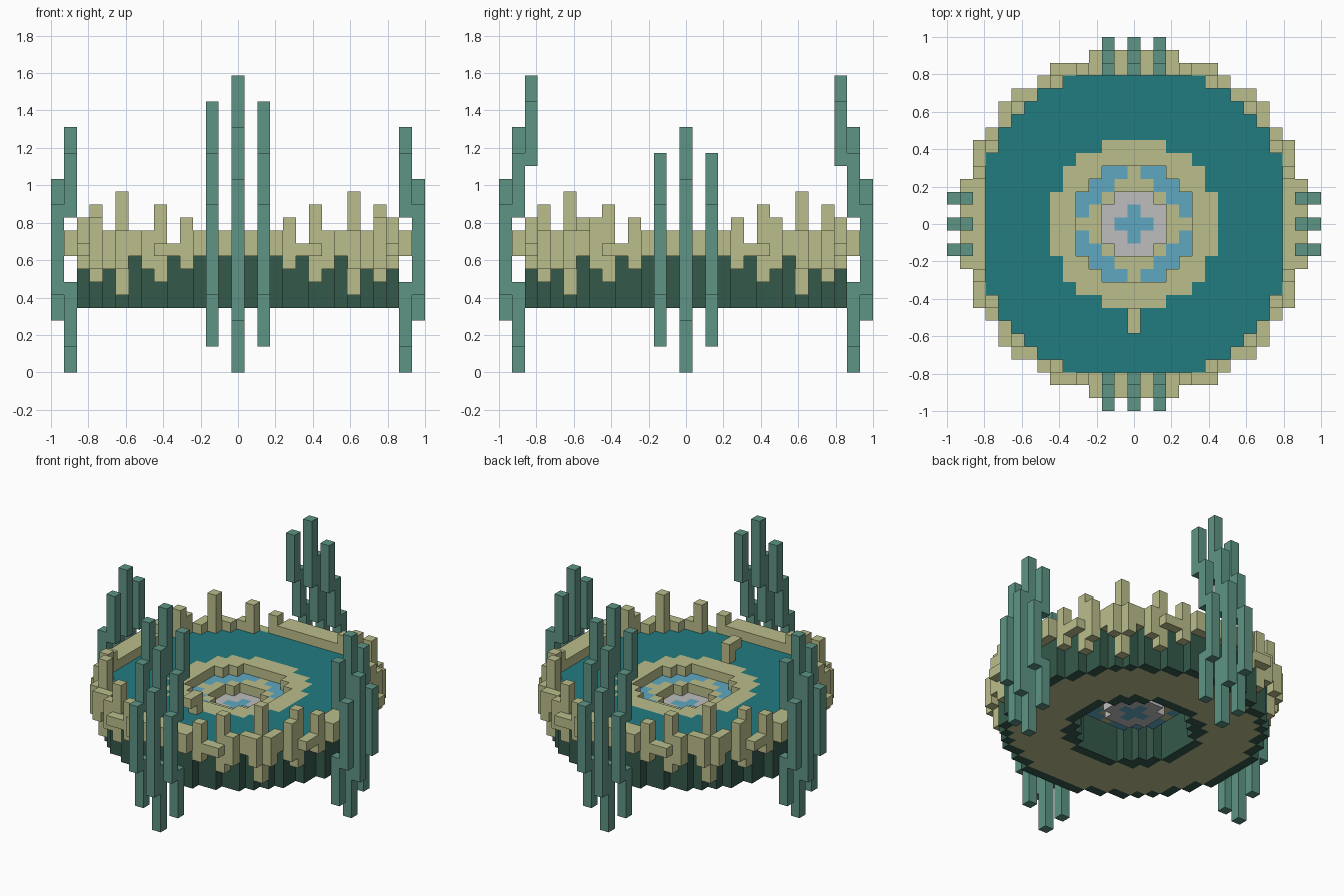
import bpy
import bmesh
from mathutils import Vector

cube = bpy.data.objects.get("Cube")
if cube:
    bpy.data.objects.remove(cube, do_unlink=True)

U = 2 / 29  # block size


def material(name, r, g, b):
    def lin(c):
        c /= 255
        return c / 12.92 if c <= 0.04045 else ((c + 0.055) / 1.055) ** 2.4
    mat = bpy.data.materials.new(name)
    col = (lin(r), lin(g), lin(b), 1)
    mat.diffuse_color = col
    mat.use_nodes = True
    mat.node_tree.nodes["Principled BSDF"].inputs["Base Color"].default_value = col
    return mat


SAND = material("sand", 187, 190, 139)
TEAL = material("deep_teal", 33, 124, 128)
MOSS = material("dark_green", 53, 89, 75)
JADE = material("jade_green", 94, 148, 133)
BLUE = material("pale_blue", 95, 167, 193)
GREY = material("light_grey", 190, 190, 190)


def build_blocks(name, cells, mat):
    """Skin a set of unit blocks, keeping only the outer faces."""
    cells = set(cells)
    bm = bmesh.new()
    verts = {}
    for cell in cells:
        for axis in range(3):
            for sign in (-1, 1):
                n = [0, 0, 0]
                n[axis] = sign
                if tuple(c + d for c, d in zip(cell, n)) in cells:
                    continue
                quad = []
                for a, b in ((-1, -1), (1, -1), (1, 1), (-1, 1)):
                    p = [0, 0, 0]
                    p[axis] = sign
                    p[(axis + 1) % 3] = a * sign
                    p[(axis + 2) % 3] = b
                    key = tuple(2 * c + d for c, d in zip(cell, p))
                    if key not in verts:
                        x, y, z = key
                        verts[key] = bm.verts.new(Vector((x, y, z + 1)) * U / 2)
                    quad.append(verts[key])
                bm.faces.new(quad)
    mesh = bpy.data.meshes.new(name)
    bm.to_mesh(mesh)
    bm.free()
    mesh.materials.append(mat)
    obj = bpy.data.objects.new(name, mesh)
    bpy.context.collection.objects.link(obj)


def ring(inner, outer):
    """Grid positions with inner < radius <= outer."""
    span = range(-14, 15)
    return [(i, j) for i in span for j in span
            if (inner < 0 or i * i + j * j > inner ** 2) and i * i + j * j <= outer ** 2]


def layer(plan, low, high):
    return {(i, j, k) for i, j in plan for k in range(low, high + 1)}


def fourfold(i, j):
    """A position mirrored into all corners and across the diagonal."""
    return {(a * s, b * t) for a, b in ((i, j), (j, i)) for s in (-1, 1) for t in (-1, 1)}


# Base: green outer and inner walls with a sand underside between them
build_blocks("outer_wall", layer(ring(11.5, 12.5), 5, 8), MOSS)
build_blocks("inner_wall", layer(ring(5.5, 6.5), 5, 8), MOSS)
build_blocks("base_underside", layer(ring(6.5, 11.5), 5, 5), SAND)

# Teal deck
deck = {(i, j) for i, j in ring(-1, 12.5) if max(abs(i), abs(j)) <= 11}
build_blocks("deck", layer(deck - set(ring(-1, 6.5)), 9, 9), TEAL)

# Rim with posts, hanging blocks and low ledges
rim_plan = set(ring(-1, 13.5)) - deck
ledges = fourfold(5, 12) | fourfold(6, 12)
rim = layer(rim_plan, 9, 9) | layer(rim_plan - ledges, 10, 10)
for i, j, low, high in ((9, 9, 6, 13), (11, 6, 7, 12), (12, 4, 8, 11),
                        (11, 7, 8, 10), (10, 9, 8, 10)):
    rim |= layer(fourfold(i, j), low, high)
for s in (-1, 1):
    rim |= layer([(11 * s, 7), (11 * s, -7)], 11, 11)
build_blocks("rim", rim, SAND)

# Stepped centre: raised ring, patterned step, sunken floor
build_blocks("centre_ring", layer(ring(4.5, 6.5), 9, 9), SAND)
step = ring(2.5, 4.5)
blue_step = {(i, j) for i, j in step if i and j and i * i + j * j > 10}
build_blocks("step_water", layer(blue_step, 8, 8), BLUE)
build_blocks("step_stone", layer(set(step) - blue_step, 8, 8), SAND)
build_blocks("floor", layer(ring(1, 2.5), 7, 7), GREY)
build_blocks("floor_cross", layer(ring(-1, 1), 7, 7), BLUE)

# Small console facing the centre
build_blocks("console", {(0, -7, 10), (0, -7, 11), (0, -8, 11)}, SAND)


# Pillar clusters: three stepped columns on each side
def pillar_cells(tall):
    cells = set()
    for off, cut in ((0, 0), (-2, 2), (2, 2)):
        cells |= layer([(off, 14)], 4 + cut, 14 - cut)
        cells |= layer([(off, 13)], cut, 6)
        cells |= layer([(off, 13)], 12, 18 - cut)
        if tall:
            cells |= layer([(off, 12)], 16, 22 - cut)
    return cells


for side, s in (("front", -1), ("back", 1)):
    build_blocks(side + "_pillars", {(i, s * j, k) for i, j, k in pillar_cells(True)}, JADE)
for side, s in (("right", -1), ("left", 1)):
    build_blocks(side + "_pillars", {(s * j, i, k) for i, j, k in pillar_cells(False)}, JADE)
